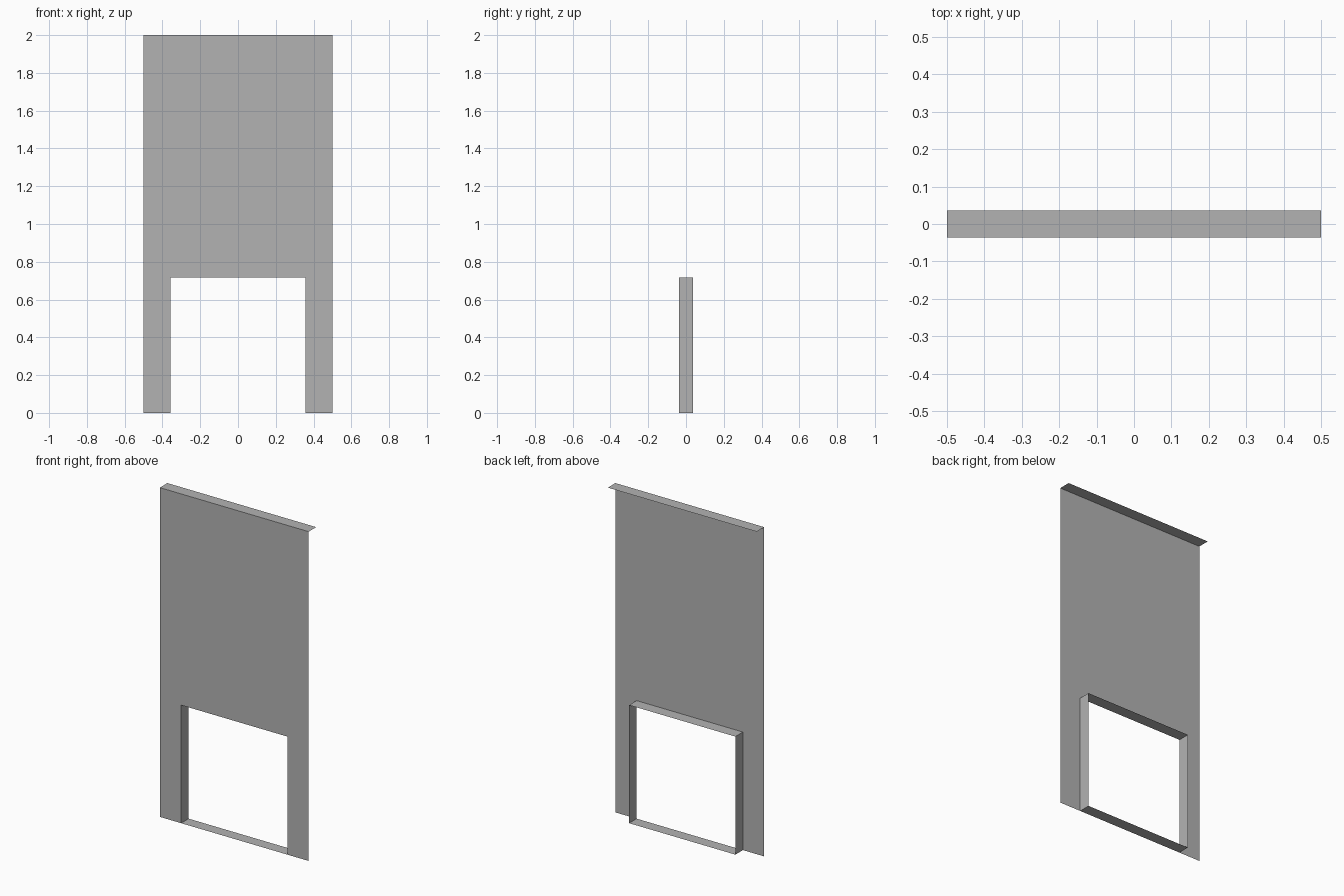
import bpy
import bmesh

W, H = 0.5, 2.0          # half width and height of the front sheet
OW, OH = 0.357, 0.717    # half width and height of the opening
D = 0.036                # half depth of the folded edges

cube = bpy.data.objects.get("Cube")
if cube:
    bpy.data.objects.remove(cube, do_unlink=True)

grey = bpy.data.materials.new("plain_grey")
grey.use_nodes = True
colour = (0.45, 0.45, 0.45, 1)
grey.diffuse_color = colour
grey.node_tree.nodes["Principled BSDF"].inputs["Base Color"].default_value = colour


def make_sheet(name, faces):
    """Thin sheet part made from flat polygons, with shared corners welded."""
    bm = bmesh.new()
    for corners in faces:
        bm.faces.new([bm.verts.new(c) for c in corners])
    bmesh.ops.remove_doubles(bm, verts=bm.verts, dist=0.0001)
    mesh = bpy.data.meshes.new(name)
    bm.to_mesh(mesh)
    bm.free()
    mesh.materials.append(grey)
    obj = bpy.data.objects.new(name, mesh)
    bpy.context.collection.objects.link(obj)
    return obj


def fold(a, b):
    """Strip running from the front to the back along the edge a-b."""
    return [(a[0], -D, a[1]), (b[0], -D, b[1]), (b[0], D, b[1]), (a[0], D, a[1])]


# Front sheet with the opening cut up from the floor
outline = [(-W, 0), (-OW, 0), (-OW, OH), (OW, OH), (OW, 0), (W, 0), (W, H), (-W, H)]
make_sheet("front_panel", [[(x, -D, z) for x, z in outline]])

# Folded lip along the top
make_sheet("top_lip", [fold((-W, H), (W, H))])

# Lining of the opening: sill, two jambs and head, facing inwards
ring = [(-OW, 0), (OW, 0), (OW, OH), (-OW, OH)]
make_sheet("opening_lining", [fold(a, b) for a, b in zip(ring, ring[1:] + ring[:1])])
